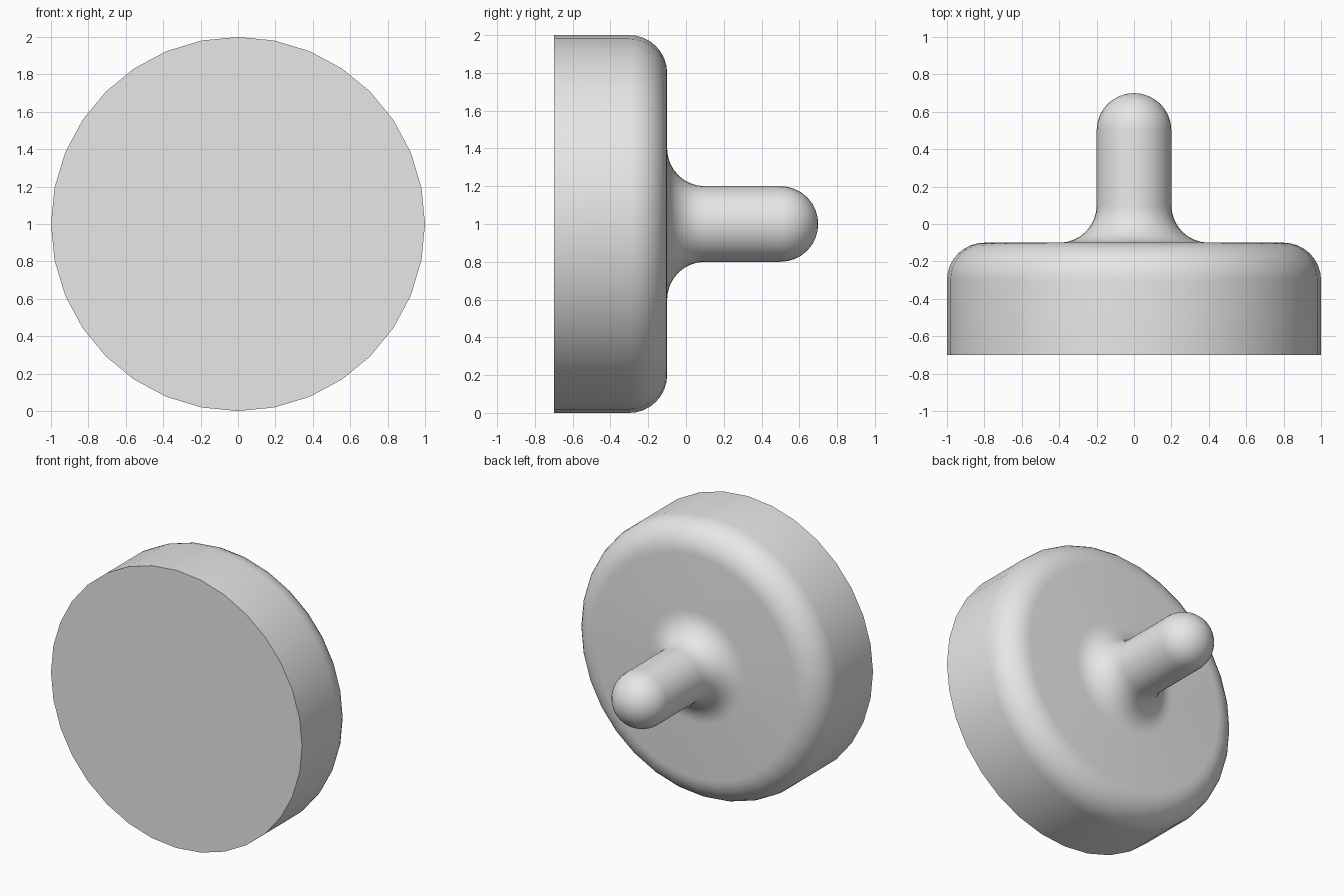
import bpy
import bmesh
from math import cos, sin, pi, radians
from mathutils import Vector

cube = bpy.data.objects.get("Cube")
if cube:
    bpy.data.objects.remove(cube, do_unlink=True)

SIDES = 32
ARC_STEPS = 8
RADIUS = 0.2


def arc(r, y, start, end):
    """Points (radius, y) along a round of the profile."""
    angles = [radians(start + (end - start) * i / ARC_STEPS) for i in range(ARC_STEPS + 1)]
    return [(max(r + RADIUS * cos(a), 0), y + RADIUS * sin(a)) for a in angles]


# Profile from the flat front, round the rim, up the fillet to the domed stem tip
profile = [(0, -0.7), (1, -0.7)]
profile += arc(0.8, -0.3, 0, 90)
profile += arc(0.4, 0.1, 270, 180)
profile += arc(0, 0.5, 0, 90)

# Turn the profile about the horizontal axis
bm = bmesh.new()
verts = [bm.verts.new((r, y, 1)) for r, y in profile]
edges = [bm.edges.new(pair) for pair in zip(verts, verts[1:])]
bmesh.ops.spin(bm, geom=verts + edges, cent=Vector((0, 0, 1)), axis=Vector((0, 1, 0)),
               angle=2 * pi, steps=SIDES)
bmesh.ops.remove_doubles(bm, verts=bm.verts, dist=0.0005)
bmesh.ops.recalc_face_normals(bm, faces=bm.faces)
mesh = bpy.data.meshes.new("disc_with_stem")
bm.to_mesh(mesh)
bm.free()

knob = bpy.data.objects.new("disc_with_stem", mesh)
bpy.context.collection.objects.link(knob)

# Plain grey material
grey = bpy.data.materials.new("light_grey")
grey.use_nodes = True
colour = (0.8, 0.8, 0.8, 1)
grey.diffuse_color = colour
grey.node_tree.nodes["Principled BSDF"].inputs["Base Color"].default_value = colour
mesh.materials.append(grey)

# Smooth sides with a crisp front edge
bpy.ops.object.select_all(action="DESELECT")
knob.select_set(True)
bpy.context.view_layer.objects.active = knob
bpy.ops.object.shade_smooth_by_angle(angle=radians(30))
